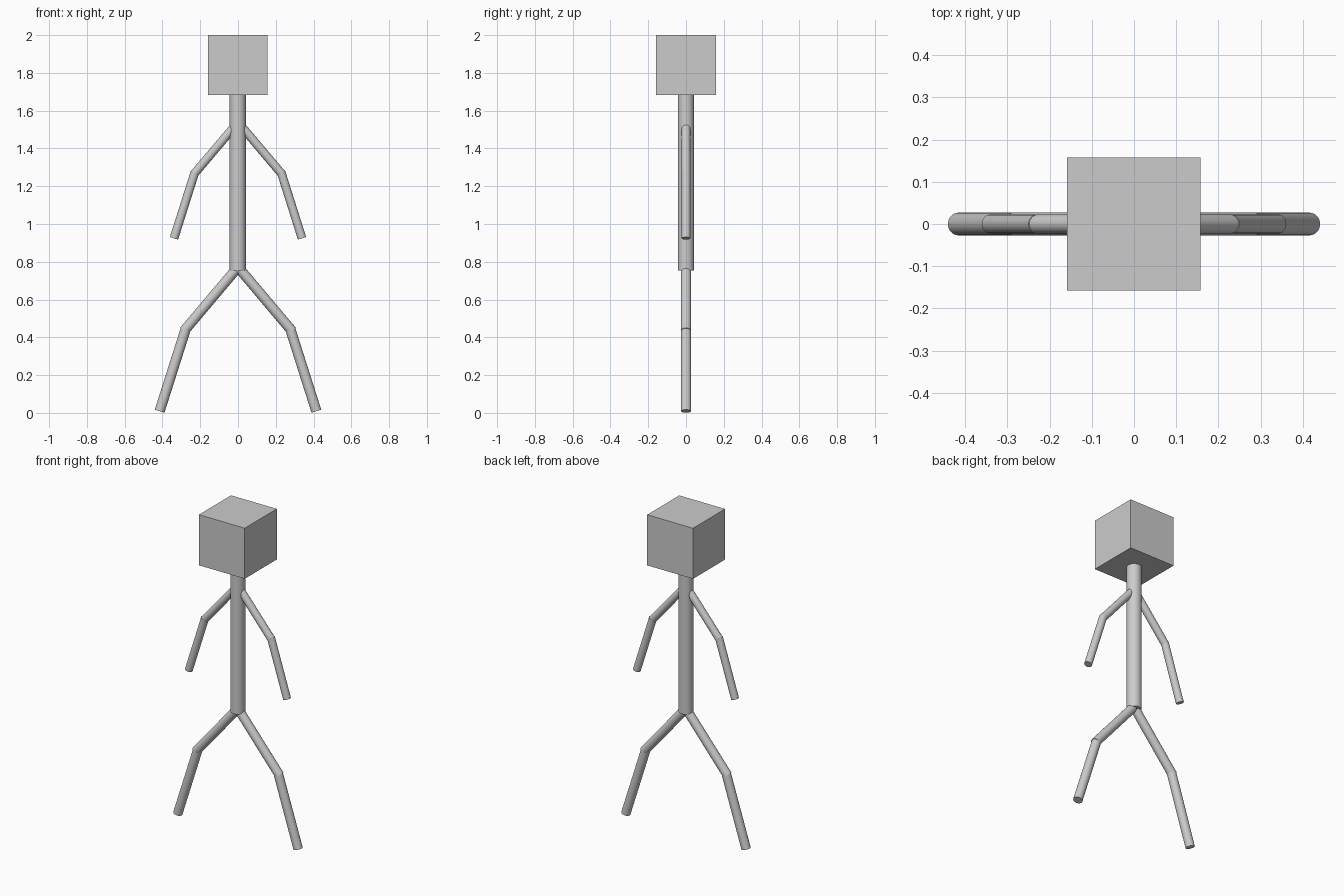
import bpy
from mathutils import Vector

if "Cube" in bpy.data.objects:
    bpy.data.objects.remove(bpy.data.objects["Cube"])

grey = bpy.data.materials.new("light grey")
grey.diffuse_color = (0.6, 0.6, 0.6, 1)
grey.use_nodes = True
grey.node_tree.nodes["Principled BSDF"].inputs["Base Color"].default_value = grey.diffuse_color


def rod(name, start, end, radius):
    """Capped round rod between two points."""
    a, b = Vector(start), Vector(end)
    bpy.ops.mesh.primitive_cylinder_add(vertices=32, radius=radius, depth=(b - a).length,
                                        location=(a + b) / 2)
    ob = bpy.context.object
    ob.name = name
    ob.rotation_euler = (b - a).to_track_quat('Z', 'Y').to_euler()
    ob.data.materials.append(grey)
    bpy.ops.object.shade_smooth_by_angle()
    return ob


# Cube head
bpy.ops.mesh.primitive_cube_add(size=0.316, location=(-0.001, 0, 1.842))
head = bpy.context.object
head.name = "head"
head.data.materials.append(grey)

# Torso and neck in one column
rod("torso", (-0.001, 0, 0.755), (-0.001, 0, 1.69), 0.043)

# Arms and legs on both sides
for side, s in (("left", 1), ("right", -1)):
    rod(side + "_upper_arm", (s * 0.016, 0, 1.52), (s * 0.232, 0, 1.265), 0.0228)
    rod(side + "_forearm", (s * 0.228, 0, 1.275), (s * 0.339, 0, 0.924), 0.0228)
    rod(side + "_thigh", (s * 0.012, 0, 0.758), (s * 0.286, 0, 0.433), 0.027)
    rod(side + "_shin", (s * 0.278, 0, 0.44), (s * 0.415, 0, 0.009), 0.027)
